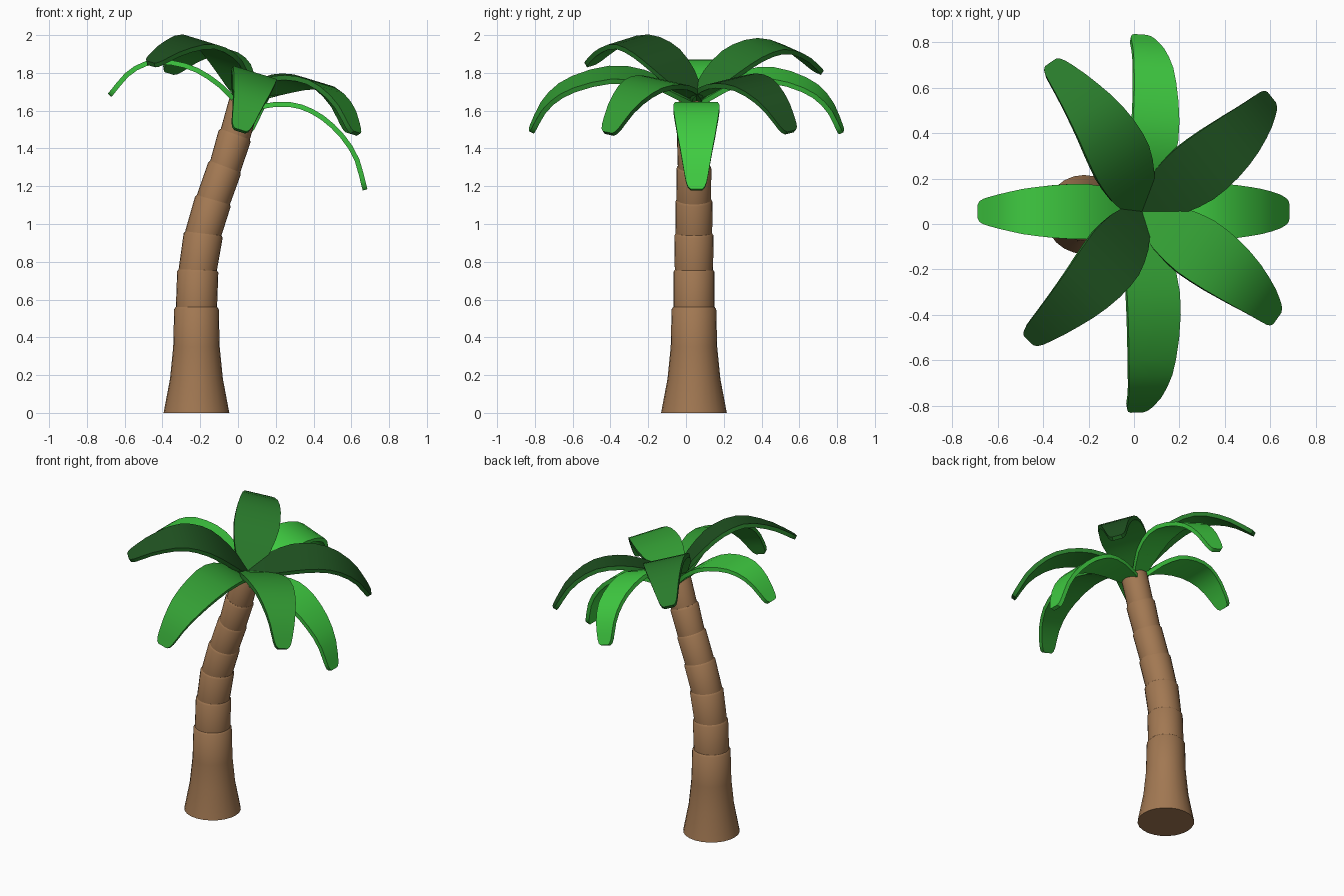
import bpy, bmesh, math
from mathutils import Matrix, Vector

if "Cube" in bpy.data.objects:
    bpy.data.objects.remove(bpy.data.objects["Cube"])


def material(name, rgb):
    m = bpy.data.materials.new(name)
    m.diffuse_color = (*rgb, 1)
    m.use_nodes = True
    m.node_tree.nodes["Principled BSDF"].inputs["Base Color"].default_value = m.diffuse_color
    return m


BARK = material("bark brown", (0.36, 0.188, 0.085))
BRIGHT = material("bright green", (0.05, 0.60, 0.053))
MID = material("mid green", (0.033, 0.34, 0.034))
DEEP = material("deep green", (0.022, 0.195, 0.024))
DARK = material("dark green", (0.014, 0.085, 0.015))


def loft(name, rings, mats, rule=None, angle=40):
    """Closed solid skinned through rings; rule(i) gives the material of strip i."""
    bm = bmesh.new()
    vs = [[bm.verts.new(p) for p in ring] for ring in rings]
    n = len(vs[0])
    for a, b in zip(vs, vs[1:]):
        for i in range(n):
            j = (i + 1) % n
            f = bm.faces.new((a[i], a[j], b[j], b[i]))
            f.material_index = rule(i) if rule else 0
    for cap in (vs[0][::-1], vs[-1]):
        bm.faces.new(cap).material_index = rule(1) if rule else 0
    bmesh.ops.recalc_face_normals(bm, faces=bm.faces[:])
    me = bpy.data.meshes.new(name)
    for m in mats:
        me.materials.append(m)
    bm.to_mesh(me)
    bm.free()
    me.shade_smooth()
    me.set_sharp_from_angle(angle=math.radians(angle))
    ob = bpy.data.objects.new(name, me)
    bpy.context.collection.objects.link(ob)
    return ob


def ring(x, z, tilt, r, lift=0, n=24):
    """Circle tilted towards +x, lifted along its own axis."""
    m = Matrix.Translation((x, 0.042, z)) @ Matrix.Rotation(math.radians(tilt), 4, 'Y')
    return [m @ Vector((r * math.cos(math.tau * i / n), r * math.sin(math.tau * i / n), lift))
            for i in range(n)]


# Trunk: flared foot, then stacked segments that widen upwards
loft("trunk_base", [ring(-0.22, 0, 0, 0.174), ring(-0.22, 0.18, 0, 0.14),
                    ring(-0.22, 0.35, 0, 0.123), ring(-0.22, 0.55, 0, 0.118),
                    ring(-0.22, 0.562, 0, 0.108)], [BARK])
joints = [(-0.22, 0.55, 0, 0.118), (-0.213, 0.75, 2, 0.109), (-0.184, 0.943, 7, 0.104),
          (-0.132, 1.122, 16, 0.098), (-0.07, 1.298, 21, 0.092), (-0.017, 1.468, 20, 0.09),
          (0.035, 1.65, 17, 0.082)]
for k, (a, b) in enumerate(zip(joints, joints[1:])):
    foot = min(a[3] * 0.93, b[3])
    loft(f"trunk_segment_{k + 1}", [ring(*a[:3], foot, -0.02), ring(*a[:3], foot, 0.01),
                                    ring(*b[:3], b[3], -0.004),
                                    ring(*b[:3], b[3] * 0.92, 0.008)], [BARK])

# Leaves: flat arched blades around the tilted crown
CROWN = Matrix.Translation((0.03, 0.055, 1.66)) @ Matrix.Rotation(math.radians(17), 4, 'Y')
WIDTH = [(0, 0.035), (0.12, 0.09), (0.3, 0.122), (0.45, 0.121), (0.65, 0.102),
         (0.85, 0.073), (0.95, 0.057), (0.985, 0.045), (1, 0.03)]


def half_width(t):
    for (t0, w0), (t1, w1) in zip(WIDTH, WIDTH[1:]):
        if t <= t1:
            return w0 + (w1 - w0) * (t - t0) / (t1 - t0)
    return WIDTH[-1][1]


def spline(pts, t):
    """Smooth curve through the points, t from 0 to 1."""
    p = [2 * pts[0] - pts[1]] + pts + [2 * pts[-1] - pts[-2]]
    s = min(max(t, 0), 1) * (len(pts) - 1)
    i = min(int(s), len(pts) - 2)
    u = s - i
    a, b, c, d = p[i:i + 4]
    return 0.5 * (2 * b + (c - a) * u + (2 * a - 5 * b + 4 * c - d) * u * u
                  + (3 * b - a - 3 * c + d) * u ** 3)


def leaf(name, azimuth, profile, top, rim=None, under=None, wide=1.0, thick=0.026):
    pts = [Vector(p) for p in profile]
    spin = CROWN @ Matrix.Rotation(math.radians(azimuth), 4, 'Z')
    rings = []
    for t in [i / 12 for i in range(12)] + [0.955, 0.985, 1]:
        c = spline(pts, t)
        d = (spline(pts, t + 0.01) - spline(pts, t - 0.01)).normalized()
        n = Vector((-d.y, d.x)) * thick / 2
        w = half_width(t) * (1 + (wide - 1) * min(1, 2.2 * (1 - t)))
        rings.append([spin @ Vector((c.x + s * n.x, side * w, c.y + s * n.y))
                      for s, side in ((1, -1), (1, 1), (-1, 1), (-1, -1))])
    # strip 0 is the upper face, 2 the underside, 1 and 3 the rims
    loft(name, rings, [top, rim or top, under or top], lambda i: (0, 1, 2, 1)[i])


# Low pair along x
leaf("leaf_left", 180, [(0, -0.04), (0.17, 0.045), (0.335, 0.08), (0.507, 0.052),
                        (0.616, -0.036), (0.685, -0.187)], BRIGHT)
leaf("leaf_right", 0, [(0, -0.06), (0.2, 0.035), (0.351, 0.047), (0.506, -0.005),
                       (0.65, -0.111), (0.755, -0.27)], BRIGHT)


# Middle pair along y and high diagonal leaves share one profile each
def middle(length):
    return [(r * length, z) for r, z in ((0, -0.03), (0.25, 0.1), (0.5, 0.142),
                                         (0.76, 0.085), (0.91, -0.016), (1, -0.165))]


def high(length, peak, tip):
    return [(r * length, z) for r, z in ((0, 0), (0.2, 0.55 * peak), (0.4, 0.92 * peak),
                                         (0.62, peak), (0.83, 0.66 * peak), (1, tip))]


leaf("leaf_front", -88, middle(0.875), MID)
leaf("leaf_back", 86.5, middle(0.77), BRIGHT, wide=0.88)
leaf("leaf_front_left", 227, high(0.77, 0.22, 0.035), DARK, DEEP, MID, 1.16)
leaf("leaf_back_left", 123, high(0.775, 0.215, 0.025), DEEP, DEEP, MID, 1.16)
leaf("leaf_back_right", 40, high(0.775, 0.19, 0.0), DARK, DEEP, MID, 1.16)
leaf("leaf_front_right", -37, high(0.775, 0.185, 0.0), MID, DEEP, MID, 1.16)
